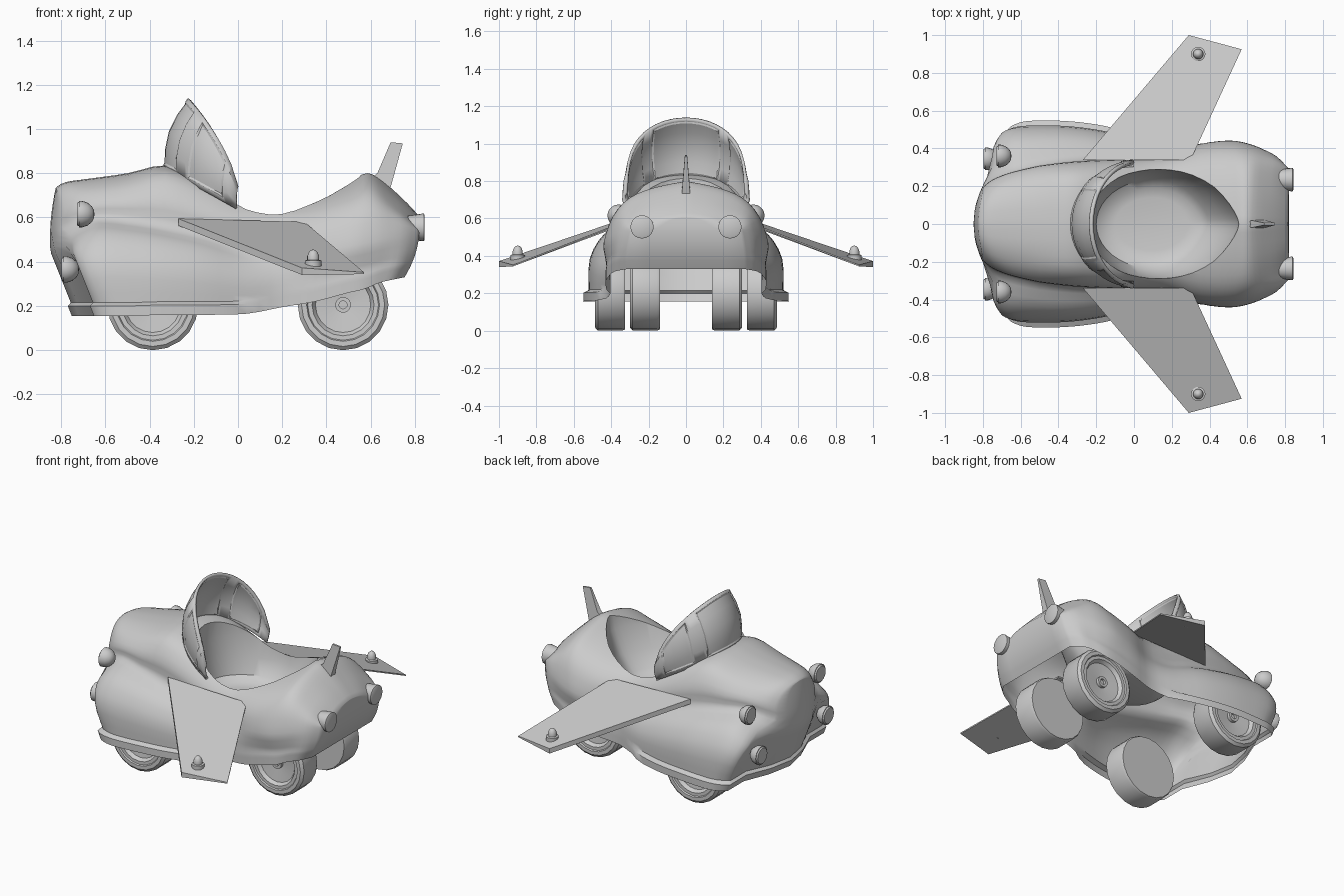
import bpy, bmesh
from math import sin, cos, pi, radians
from mathutils import Vector

if "Cube" in bpy.data.objects:
    bpy.data.objects.remove(bpy.data.objects["Cube"])

grey = bpy.data.materials.new("plain_grey")
grey.use_nodes = True
grey.diffuse_color = (0.6, 0.6, 0.6, 1)
grey.node_tree.nodes["Principled BSDF"].inputs["Base Color"].default_value = grey.diffuse_color


def activate(obj):
    bpy.ops.object.select_all(action='DESELECT')
    obj.select_set(True)
    bpy.context.view_layer.objects.active = obj


def finish(name, bm, angle=35):
    bmesh.ops.remove_doubles(bm, verts=bm.verts, dist=0.0005)
    bmesh.ops.recalc_face_normals(bm, faces=bm.faces)
    mesh = bpy.data.meshes.new(name)
    bm.to_mesh(mesh)
    bm.free()
    mesh.materials.append(grey)
    obj = bpy.data.objects.new(name, mesh)
    bpy.context.collection.objects.link(obj)
    activate(obj)
    bpy.ops.object.shade_smooth_by_angle(angle=radians(angle))
    return obj


def skin(rings, closed=True, caps=False):
    """Join rows of points with quads."""
    bm = bmesh.new()
    rows = [[bm.verts.new(p) for p in ring] for ring in rings]
    n = len(rows[0])
    for a, b in zip(rows, rows[1:]):
        for i in range(n if closed else n - 1):
            j = (i + 1) % n
            bm.faces.new((a[i], a[j], b[j], b[i]))
    if caps:
        bm.faces.new(rows[0])
        bm.faces.new(rows[-1])
    return bm


def lathe(name, profile, origin, axis, sides=20):
    """Spin (radius, height) pairs about an axis."""
    turn = Vector((0, 0, 1)).rotation_difference(Vector(axis)).to_matrix()
    rings = [[turn @ Vector((r * cos(2 * pi * i / sides), r * sin(2 * pi * i / sides), h))
              + Vector(origin) for i in range(sides)] for r, h in profile]
    return finish(name, skin(rings))


def spline(points, steps):
    """Smooth curve through tuples of any size."""
    pts = [points[0]] + list(points) + [points[-1]]
    out = []
    for a, b, c, d in zip(pts, pts[1:], pts[2:], pts[3:]):
        for k in range(steps):
            t = k / steps
            out.append(tuple(q + t / 2 * (r - p + t * (2*p - 5*q + 4*r - s + t * (3*q - 3*r + s - p)))
                             for p, q, r, s in zip(a, b, c, d)))
    return out + [tuple(points[-1])]


def mix(a, b, t):
    return a + (b - a) * t


def clamp(t):
    return min(1, max(0, t))


# Body stations: x, top, bottom, hull half width, fender half width, fender height
stations = [
    (-.85, .735, .155, .20, .47, .49), (-.81, .76, .155, .25, .5, .52),
    (-.70, .775, .155, .285, .515, .545), (-.5, .80, .155, .315, .52, .535),
    (-.33, .835, .16, .335, .515, .51), (-.15, .78, .16, .345, .49, .47),
    (.04, .70, .165, .35, .44, .41), (.2, .685, .195, .365, .405, .40),
    (.35, .715, .22, .42, .425, .40), (.5, .77, .26, .44, .43, .42),
    (.6, .8, .28, .425, .42, .44), (.68, .77, .305, .395, .40, .46),
    (.76, .69, .32, .35, .37, .47), (.82, .61, .33, .29, .31, .48)]


def section(station, squash=1):
    x, top, low, hull, fender, shoulder = station
    lip = .028 * clamp((.08 - x) / .06)
    ridge = clamp((x - .1) / .4) * clamp((.85 - x) / .15)
    upper = spline([(fender, low + .06), (fender * .99, mix(low, shoulder, .6)),
                    (mix(fender, hull, .4), shoulder - .02), (hull, shoulder + .05),
                    (hull * (.97 - .07 * ridge), mix(shoulder, top, .5)),
                    (hull * (.76 - .05 * ridge), top - .05 - .04 * ridge),
                    (hull * .4, top - .01 - .025 * ridge), (0, top)], 3)
    half = [(fender + lip, low), (fender + lip, low + .045)] + upper
    ring = []
    for y, z in half + [(-y, z) for y, z in half[-2::-1]]:
        y *= squash
        nose = clamp((-.5 - x) / .3)
        tail = clamp((x - .55) / .27)
        round_off = min(.1, 1.2 * y * y)
        lean = .03 * max(0, (z - .5) / .25) ** 2 + .12 * max(0, (.45 - z) / .3)
        lip_push = lip * .7 if z < low + .05 else 0
        dx = nose * (round_off + lean - lip_push) - tail * .055 * ((z - .55) / .2) ** 2
        ring.append((x + dx, y, z))
    return ring


lofted = spline(stations, 3)
squash = (0, .33, .67)
rings = [section(lofted[0], s) for s in squash] + [section(s) for s in lofted]
rings += [section(lofted[-1], s) for s in reversed(squash)]
body = finish("body", skin(rings), 50)

# Cockpit bowl cut, pointed toward the tail
bowl = []
for z, cx, rx, ry in [(.42, .1, .2, .14), (.43, .1, .26, .19), (.46, .1, .3, .235), (.56, .13, .345, .28),
                      (.7, .15, .39, .305), (1, .17, .42, .315)]:
    ring = []
    for i in range(40):
        c, s = cos(i * pi / 20), sin(i * pi / 20)
        point = 1 if c < 0 else mix(1, abs(s), .5 * c)
        ring.append((cx + rx * c, ry * s * point, z))
    bowl.append(ring)
cutter = finish("cockpit_cutter", skin(bowl, caps=True))
cutter.hide_render = True
cut = body.modifiers.new("cockpit", 'BOOLEAN')
cut.object = cutter
cut.solver = 'EXACT'
activate(body)
bpy.ops.object.modifier_apply(modifier=cut.name)
bpy.data.objects.remove(cutter)

# Open the underside
bm = bmesh.new()
bm.from_mesh(body.data)
under = [f for f in bm.faces if f.normal.z < -.8 and
         all(v.co.z < .345 for v in f.verts) and max(v.co.y for v in f.verts) > 0
         and min(v.co.y for v in f.verts) <= 0]
bmesh.ops.delete(bm, geom=under, context='FACES')
bm.to_mesh(body.data)
bm.free()
activate(body)
bpy.ops.object.shade_smooth_by_angle(angle=radians(50))

# Windshield: curved shell with three recessed panes
rows = [[], [], [], [], []]
for i in range(25):
    a = radians(mix(-88, 88, i / 24))
    c, s = cos(a), sin(a)
    low = Vector((.005 - .335 * c, .31 * s, .635 + .185 * c))
    high = Vector((.005 - .225 * c, .318 * s, .665 + .47 * c ** .55))
    for k, row in enumerate(rows):
        t = k / 4
        row.append(low.lerp(high, t) + Vector((-.035 * c, .02 * s, .01)) * sin(pi * t))
bm = skin(rows, closed=False)
bmesh.ops.recalc_face_normals(bm, faces=bm.faces)
bm.faces.ensure_lookup_table()
panes = [[f for i, f in enumerate(bm.faces) if a <= i % 24 < b] for a, b in ((1, 6), (7, 17), (18, 23))]
for pane in panes:
    bmesh.ops.inset_region(bm, faces=pane, thickness=.018, use_boundary=True, use_even_offset=True)
    bmesh.ops.inset_region(bm, faces=pane, thickness=.008, depth=-.005)
windshield = finish("windshield", bm, 25)
shell = windshield.modifiers.new("thickness", 'SOLIDIFY')
shell.thickness = .016
shell.offset = 0

# Wheels: recessed hub outside, flat inside
tyre = [(0, -.035), (.018, -.035), (.018, -.02), (.035, -.02), (.035, -.04), (.125, -.03), (.14, -.008),
        (.16, -.008), (.165, 0), (.188, 0), (.205, -.015), (.205, -.145), (.198, -.16), (0, -.16)]
for side, label in ((-1, "near"), (1, "far")):
    for end, x, y in (("nose", -.385, .486), ("tail", .475, .3)):
        lathe(f"{end}_wheel_{label}", tyre, (x, side * y, .205), (0, side, 0))

    # Wing sloping down to the tip, thin along its trailing edge, with a small dome lamp
    outline = [(-.27, .34, .595, .032), (.3, .34, .58, .008), (.57, .925, .352, .008), (.29, 1, .372, .032)]
    slab = [[(x, side * y, z - k * thick) for x, y, z, thick in outline] for k in (0, 1)]
    finish(f"wing_{label}", skin(slab, caps=True), 20)
    lathe(f"wing_lamp_{label}", [(0, -.02), (.038, -.02), (.038, .01), (.027, .013), (.027, .03),
                                 (.02, .048), (.01, .058), (0, .06)], (.34, side * .9, .395), (0, 0, 1), 16)

    # Lamps: flat glass with a domed back
    dome = [(0, .012), (.05, .012), (.055, .004), (.06, .004), (.06, -.01),
            (.052, -.035), (.035, -.055), (.018, -.064), (0, -.066)]
    lathe(f"upper_headlamp_{label}", dome, (-.715, side * .36, .615), (-1, 0, 0))
    lathe(f"lower_headlamp_{label}", dome, (-.785, side * .345, .365), (-1, 0, 0))
    lathe(f"tail_lamp_{label}", [(0, -.06), (.052, -.06), (.062, .01), (.062, .02), (.054, .024), (0, .024)],
          (.82, side * .235, .555), (1, 0, 0))

# Tail fin, thinner at the top
fin = [[(x, w * s, z) for x, z, w in ((.55, .74, .012), (.63, .8, .018), (.69, .94, .006),
                                      (.745, .935, .006), (.68, .7, .025))] for s in (-1, 1)]
finish("tail_fin", skin(fin, caps=True))
